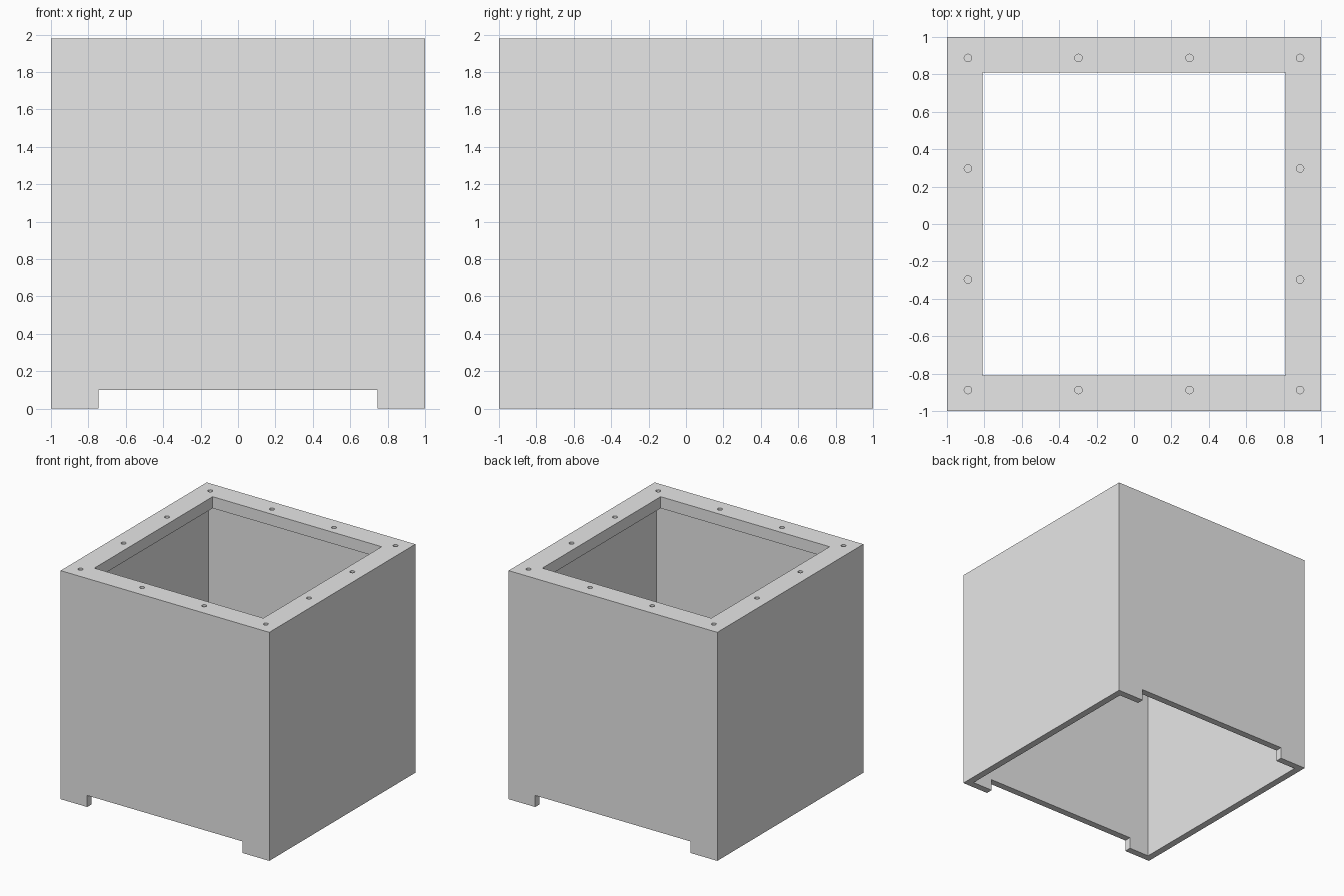
import bpy
from mathutils import Vector

cube = bpy.data.objects.get("Cube")
if cube:
    bpy.data.objects.remove(cube, do_unlink=True)

HEIGHT = 1.98
WALL = 0.06        # side wall thickness
LIP = 0.1          # thickness of the top rim
OPENING = 0.81     # half width of the top opening
HOLE_DEPTH = 0.08


def box(name, low, high):
    low, high = Vector(low), Vector(high)
    bpy.ops.mesh.primitive_cube_add(size=1, location=(low + high) / 2)
    obj = bpy.context.object
    obj.name = name
    obj.scale = high - low
    bpy.ops.object.transform_apply(location=True, rotation=False, scale=True)
    return obj


def cut(target, cutter):
    cutter.hide_render = True
    mod = target.modifiers.new("cut", "BOOLEAN")
    mod.operation = "DIFFERENCE"
    mod.solver = "EXACT"
    mod.object = cutter
    bpy.ops.object.select_all(action="DESELECT")
    target.select_set(True)
    bpy.context.view_layer.objects.active = target
    bpy.ops.object.modifier_apply(modifier=mod.name)
    bpy.data.objects.remove(cutter, do_unlink=True)


grey = bpy.data.materials.new("light grey")
grey.use_nodes = True
grey.diffuse_color = (0.8, 0.8, 0.8, 1)
grey.node_tree.nodes["Principled BSDF"].inputs["Base Color"].default_value = (0.8, 0.8, 0.8, 1)

# Outer shell
shell = box("planter_shell", (-1, -1, 0), (1, 1, HEIGHT))

# Hollow inside, open at the bottom
inner = 1 - WALL
cut(shell, box("cavity_cutter", (-inner, -inner, -0.5), (inner, inner, HEIGHT - LIP)))

# Square opening in the top rim
cut(shell, box("opening_cutter", (-OPENING, -OPENING, 1), (OPENING, OPENING, 3)))

# Foot notch through front and back walls
cut(shell, box("notch_cutter", (-0.745, -2, -0.5), (0.745, 2, 0.1)))

# Blind screw holes around the rim
steps = (-0.888, -0.297, 0.297, 0.888)
edge = steps[-1]
for x in steps:
    for y in steps:
        if max(abs(x), abs(y)) < edge:
            continue
        bpy.ops.mesh.primitive_cylinder_add(
            vertices=24, radius=0.02, depth=2 * HOLE_DEPTH, location=(x, y, HEIGHT))
        cut(shell, bpy.context.object)

shell.data.materials.clear()
shell.data.materials.append(grey)
for face in shell.data.polygons:
    face.material_index = 0

# Smooth the hole walls, keep the box edges sharp
shell.select_set(True)
bpy.context.view_layer.objects.active = shell
bpy.ops.object.shade_smooth_by_angle()
